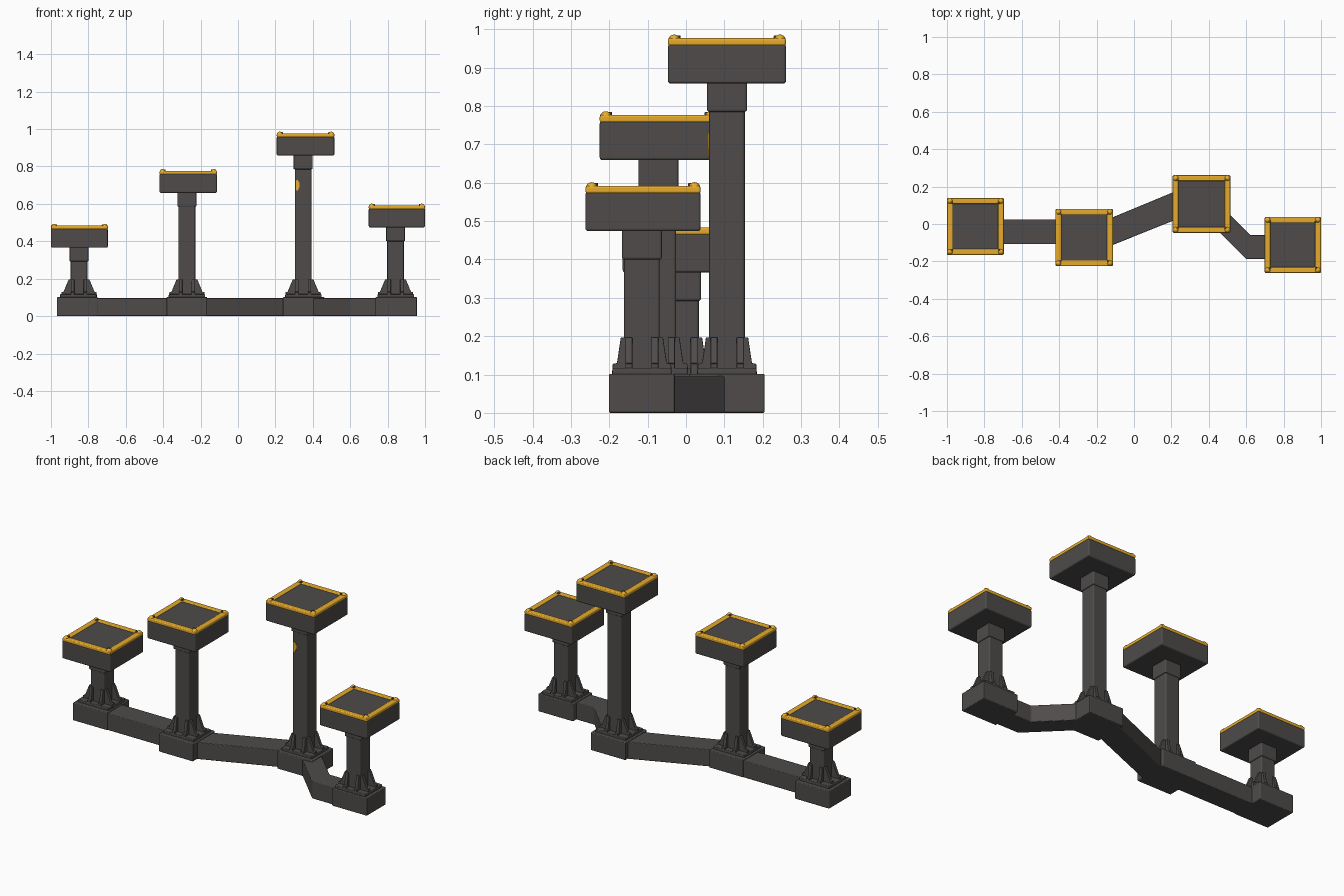
import bpy, bmesh, math
from mathutils import Matrix

if "Cube" in bpy.data.objects:
    bpy.data.objects.remove(bpy.data.objects["Cube"])


def material(name, rgb):
    m = bpy.data.materials.new(name)
    m.diffuse_color = (*rgb, 1)
    m.use_nodes = True
    m.node_tree.nodes["Principled BSDF"].inputs["Base Color"].default_value = m.diffuse_color
    return m


STONE = material("dark grey stone", (0.077, 0.071, 0.068))
GOLD = material("gold trim", (0.82, 0.42, 0.025))


def finish(name, bm, mat, bevel=0.0, segments=3):
    bmesh.ops.recalc_face_normals(bm, faces=bm.faces)
    me = bpy.data.meshes.new(name)
    bm.to_mesh(me)
    bm.free()
    me.materials.append(mat)
    ob = bpy.data.objects.new(name, me)
    bpy.context.collection.objects.link(ob)
    if bevel:
        b = ob.modifiers.new("bevel", 'BEVEL')
        b.width, b.segments = bevel, segments
        b.limit_method = 'ANGLE'
    return ob


def add_box(bm, x, y, z0, z1, hx, hy):
    m = Matrix.Translation((x, y, (z0 + z1) / 2)) @ Matrix.Diagonal((2 * hx, 2 * hy, z1 - z0, 1))
    bmesh.ops.create_cube(bm, size=1, matrix=m)


def box(name, x, y, z0, z1, hx, hy, mat=STONE, bevel=0.006, segments=4):
    bm = bmesh.new()
    add_box(bm, x, y, z0, z1, hx, hy)
    return finish(name, bm, mat, bevel, segments)


def add_prism(bm, points, offset):
    """Extrude a closed outline of 3D points along an offset."""
    f = bm.faces.new([bm.verts.new(p) for p in points])
    g = bmesh.ops.extrude_face_region(bm, geom=[f])
    vs = [v for v in g["geom"] if isinstance(v, bmesh.types.BMVert)]
    bmesh.ops.translate(bm, verts=vs, vec=offset)


def gussets(name, x, y):
    """Two sloping fins on each of the four column faces."""
    bm = bmesh.new()
    t = 0.009
    for side in range(4):
        reach = 0.086 if side % 2 == 0 else 0.068
        for off in (-0.034, 0.034):
            fin = bmesh.new()
            add_prism(fin, [(0.03, off - t, 0.10), (reach + 0.010, off - t, 0.10),
                            (reach + 0.008, off - t, 0.128), (reach - 0.003, off - t, 0.13),
                            (0.055, off - t, 0.197), (0.03, off - t, 0.197)], (0, 2 * t, 0))
            fin.transform(Matrix.Translation((x, y, 0)) @ Matrix.Rotation(side * math.pi / 2, 4, 'Z'))
            tmp = bpy.data.meshes.new("fin")
            fin.to_mesh(tmp)
            fin.free()
            bm.from_mesh(tmp)
            bpy.data.meshes.remove(tmp)
    finish(name, bm, STONE, 0.002, 2)


def cap(name, x, y, top, h):
    """Square platform with a recessed panel, gold rim and corner studs."""
    z = top - 0.008
    box(name + "_block", x, y, top - 0.126, top - 0.024, h, h, bevel=0.007)
    box(name + "_panel", x, y, top - 0.05, z - 0.005, h - 0.024, h - 0.024, bevel=0)
    # square rim: outer outline minus inner opening, as one ring
    bm = bmesh.new()
    w = 0.031
    rings = []
    for r, zz in ((h, top - 0.028), (h, z), (h - w, z), (h - w, top - 0.028)):
        rings.append([bm.verts.new((x + sx * r, y + sy * r, zz))
                      for sx, sy in ((-1, -1), (1, -1), (1, 1), (-1, 1))])
    for a in range(4):
        for k in range(4):
            lo, hi, n = rings[a], rings[(a + 1) % 4], (k + 1) % 4
            bm.faces.new((lo[k], lo[n], hi[n], hi[k]))
    finish(name + "_rim", bm, GOLD, 0.006, 4)
    studs, bolts = bmesh.new(), bmesh.new()
    for sx in (-1, 1):
        for sy in (-1, 1):
            corner = (x + sx * (h - 0.016), y + sy * (h - 0.016), top - 0.014)
            bmesh.ops.create_uvsphere(studs, u_segments=16, v_segments=10, radius=0.0155,
                                      matrix=Matrix.Translation(corner))
            inner = (x + sx * (h - 0.026), y + sy * (h - 0.026), top - 0.012)
            bmesh.ops.create_cone(bolts, cap_ends=True, segments=12, radius1=0.008, radius2=0.006,
                                  depth=0.022, matrix=Matrix.Translation(inner))
    for f in studs.faces:
        f.smooth = True
    finish(name + "_corner_studs", studs, GOLD)
    finish(name + "_corner_bolts", bolts, STONE)


# Pillars: cap centre, column centre, height, cap half width, foot depth, foot x range
pillars = [
    ((-0.848, -0.013), (-0.850, -0.013), 0.492, 0.152, 0.10, (-0.968, -0.750)),
    ((-0.266, -0.072), (-0.273, -0.072), 0.785, 0.153, 0.10, (-0.382, -0.165)),
    ((0.361, 0.107), (0.348, 0.107), 0.985, 0.154, 0.098, (0.240, 0.462)),
    ((0.849, -0.112), (0.842, -0.115), 0.600, 0.150, 0.086, (0.735, 0.957)),
]
for i, ((px, py), (cx, cy), top, h, fy, (x0, x1)) in enumerate(pillars, 1):
    n = f"pillar_{i}"
    mid = (x0 + x1) / 2
    box(n + "_foot", mid, cy, 0, 0.102, (x1 - x0) / 2, fy, bevel=0.005)
    box(n + "_plinth", (mid + cx) / 2, cy, 0.09, 0.117, 0.097, 0.077, bevel=0.004)
    box(n + "_column", cx, cy, 0.10, top - 0.12, 0.0445, 0.0465, bevel=0.007)
    box(n + "_collar", cx, cy, top - 0.200, top - 0.12, 0.051, 0.052, bevel=0.006)
    gussets(n + "_gussets", cx, cy)
    cap(n + "_cap", px, py, top, h)

# Low walls linking the feet, drawn as plan outlines
walls = {
    "left_wall": [(-0.80, -0.108), (-0.30, -0.108), (-0.30, 0.025), (-0.80, 0.025)],
    "middle_wall": [(-0.22, -0.155), (0.27, 0.042), (0.27, 0.195), (-0.22, -0.008)],
    "right_wall": [(0.36, 0.052), (0.60, -0.187), (0.80, -0.187), (0.80, -0.060),
                   (0.622, -0.060), (0.42, 0.142)],
}
for name, outline in walls.items():
    bm = bmesh.new()
    add_prism(bm, [(x, y, 0) for x, y in outline], (0, 0, 0.096))
    finish(name, bm, STONE, 0.004, 3)

# Small gold marker plate on the front of the tallest column
bm = bmesh.new()
add_prism(bm, [(0.309, 0.062, 0.675), (0.318, 0.062, 0.668), (0.329, 0.062, 0.69),
               (0.329, 0.062, 0.712), (0.318, 0.062, 0.73), (0.309, 0.062, 0.722)], (0, -0.004, 0))
finish("column_marker", bm, GOLD)
